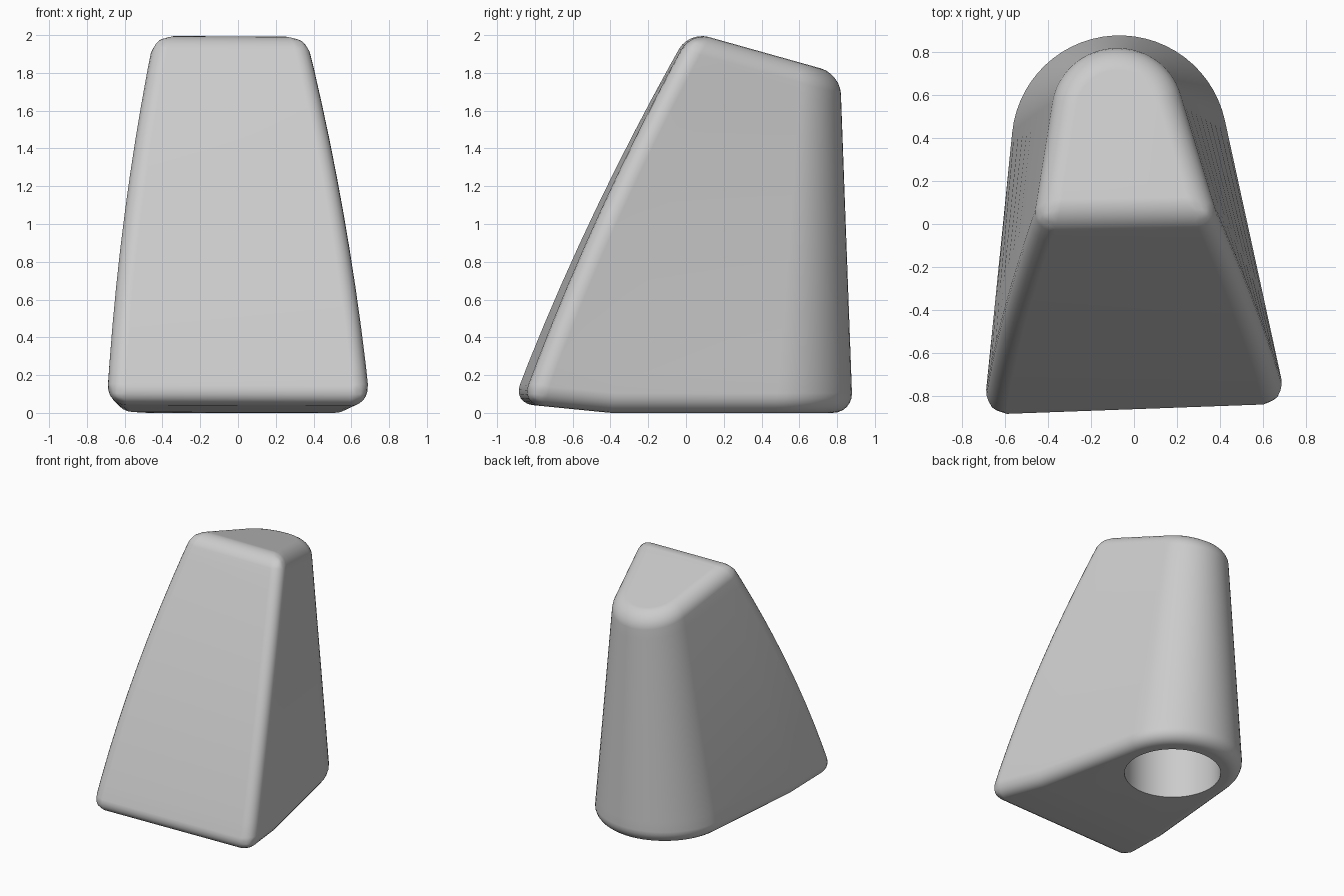
import bpy, bmesh, math
from mathutils import Vector

if "Cube" in bpy.data.objects:
    bpy.data.objects.remove(bpy.data.objects["Cube"])

ARC, ROWS = 28, 10


def quad_fit(z, z0, v0, z1, v1, z2, v2):
    """Parabola through three height/value pairs."""
    return (v0 * (z - z1) * (z - z2) / ((z0 - z1) * (z0 - z2))
            + v1 * (z - z0) * (z - z2) / ((z1 - z0) * (z1 - z2))
            + v2 * (z - z0) * (z - z1) / ((z2 - z0) * (z2 - z1)))


def section(z):
    """Horizontal outline: wide straight front, tangent sides, round back."""
    k = z / 1.7
    c, r = Vector((-0.067 - 0.01 * k, 0.368 + 0.137 * k)), 0.515 - 0.2 * k
    y = quad_fit(z, 0.2, -0.838, 1.18, -0.415, 1.9, -0.045)
    skew = 0.028 - 0.01 * z
    left = Vector((quad_fit(z, 0.15, -0.70, 1.2, -0.598, 1.9, -0.483), y - skew))
    right = Vector((quad_fit(z, 0.15, 0.71, 1.2, 0.56, 1.9, 0.415), y + skew))

    def tangent(p, side):
        d = p - c
        return math.atan2(d.y, d.x) + side * math.acos(r / d.length)
    a0, a1 = tangent(right, 1), tangent(left, -1) + 2 * math.pi
    arc = [c + r * Vector((math.cos(a), math.sin(a)))
           for a in (a0 + (a1 - a0) * i / ARC for i in range(ARC + 1))]
    return [left, right, right.lerp(arc[0], 0.36)] + arc + [left.lerp(arc[-1], 0.36)]


def bottom(y):
    return max(0.0, (-0.4 - y) * 0.1)


def top(y):
    return 1.99 - 0.28 * (y - 0.12)


def point(i, t):
    z = 2 * t
    for _ in range(12):
        p = section(z)[i]
        z = bottom(p.y) * (1 - t) + top(p.y) * t
    return (p.x, p.y, z)


# Body loft
n = len(section(0))
bm = bmesh.new()
rings = [[bm.verts.new(point(i, j / ROWS)) for i in range(n)] for j in range(ROWS + 1)]
for a, b in zip(rings, rings[1:]):
    for i in range(n):
        k = (i + 1) % n
        bm.faces.new((a[i], a[k], b[k], b[i]))
low = rings[0]
bm.faces.new(rings[-1])
bm.faces.new((low[n - 1], low[2], low[1], low[0]))
bm.faces.new(low[2:][::-1])

# Rounded edges: both rims and the two front corners
weight = bm.edges.layers.float.new("bevel_weight_edge")
for ring in (rings[0], rings[-1]):
    for i in range(n):
        bm.edges.get((ring[i], ring[(i + 1) % n]))[weight] = 1
for a, b in zip(rings, rings[1:]):
    for i in (0, 1):
        bm.edges.get((a[i], b[i]))[weight] = 1
mesh = bpy.data.meshes.new("body")
bm.to_mesh(mesh)
bm.free()
body = bpy.data.objects.new("body", mesh)
bpy.context.collection.objects.link(body)
bev = body.modifiers.new("rounding", "BEVEL")
bev.limit_method = "WEIGHT"
bev.width = 0.105
bev.segments = 6
bev.use_clamp_overlap = False

# Round socket in the underside
bpy.ops.mesh.primitive_cylinder_add(vertices=64, radius=0.355, depth=1.2,
                                    location=(-0.065, 0.365, 0.4))
cutter = bpy.context.object
cutter.name = "socket_cutter"
cutter.hide_render = True
cut = body.modifiers.new("socket", "BOOLEAN")
cut.operation = "DIFFERENCE"
cut.solver = "EXACT"
cut.object = cutter

# Bake the modifiers, then shade smooth
bpy.ops.object.select_all(action="DESELECT")
body.select_set(True)
bpy.context.view_layer.objects.active = body
bpy.ops.object.convert(target="MESH")
bpy.data.objects.remove(cutter)
bpy.ops.object.shade_smooth_by_angle(angle=math.radians(35))
body.modifiers.new("even_shading", "WEIGHTED_NORMAL").keep_sharp = True

# Plain grey
grey = bpy.data.materials.new("light_grey")
grey.diffuse_color = (0.6, 0.6, 0.6, 1)
grey.use_nodes = True
grey.node_tree.nodes["Principled BSDF"].inputs["Base Color"].default_value = grey.diffuse_color
body.data.materials.clear()
body.data.materials.append(grey)
